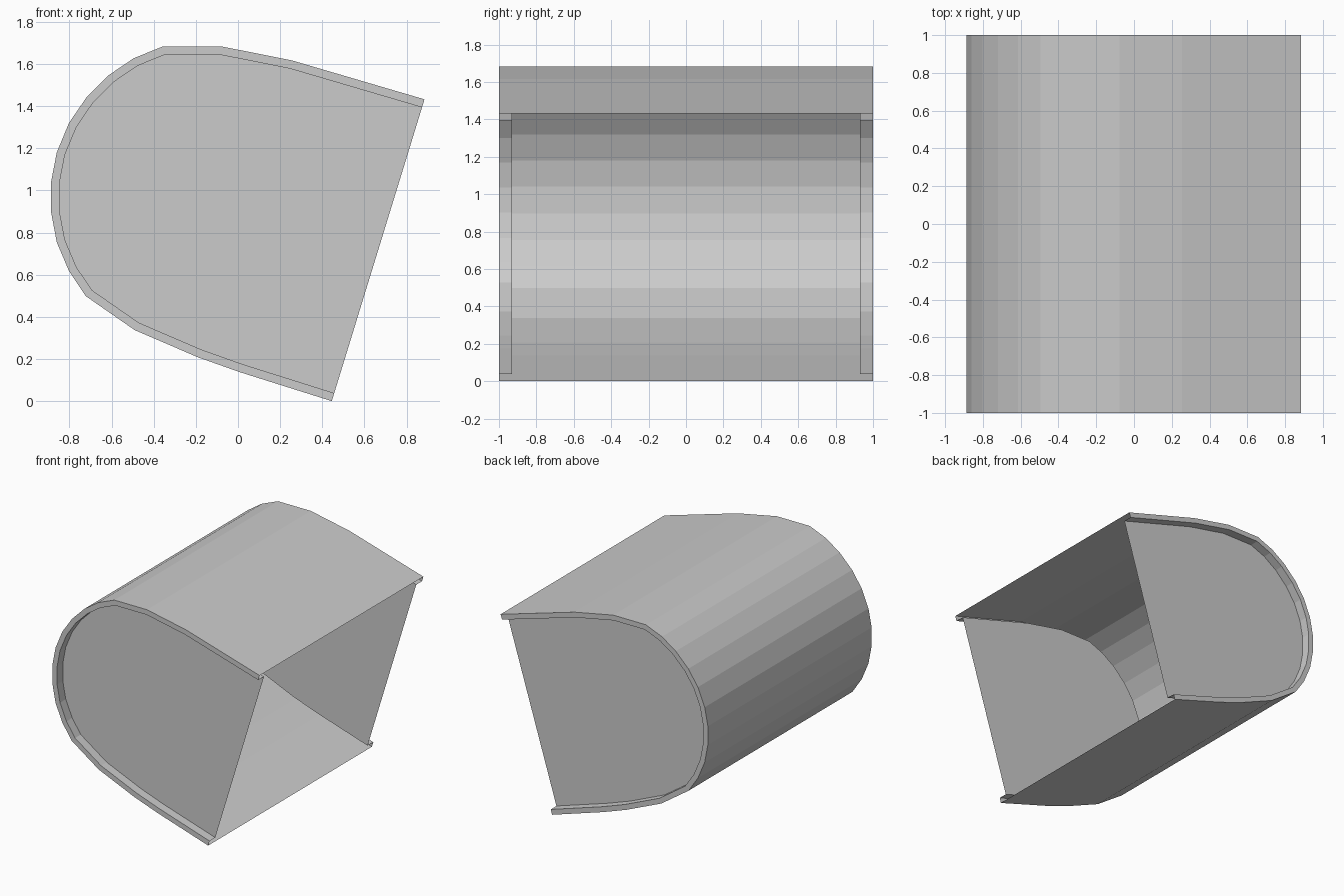
import bpy, bmesh
from mathutils import Vector

if "Cube" in bpy.data.objects:
    bpy.data.objects.remove(bpy.data.objects["Cube"])

HALF = 1.0      # half width of the shell
PANEL = 0.93    # side panel position
RIM = 0.04      # rim width around each side panel

# Shell profile (x, z) from the bottom lip round the back to the top lip
outer = [Vector(p) for p in [
    (0.445, 0.0), (0.01, 0.137), (-0.19, 0.208), (-0.49, 0.337),
    (-0.722, 0.498), (-0.802, 0.617), (-0.86, 0.754), (-0.887, 0.897),
    (-0.887, 1.04), (-0.86, 1.18), (-0.802, 1.32), (-0.72, 1.44),
    (-0.613, 1.547), (-0.495, 1.627), (-0.357, 1.683), (-0.078, 1.683),
    (0.255, 1.617), (0.885, 1.432)]]


def offset(profile, d):
    """Mitred inward offset; the ends slide along the open mouth."""
    def inward(a, b):
        t = (b - a).normalized()
        return Vector((t.y, -t.x))
    sides = [inward(a, b) for a, b in zip(profile, profile[1:])]
    mouth = (profile[-1] - profile[0]).normalized()
    result = [profile[0] + mouth * d]
    for p, n1, n2 in zip(profile[1:-1], sides, sides[1:]):
        m = (n1 + n2).normalized()
        result.append(p + m * d / m.dot(n1))
    return result + [profile[-1] - mouth * d]


def row(bm, profile, y):
    return [bm.verts.new((p.x, y, p.y)) for p in profile]


def bridge(bm, a, b):
    for i in range(len(a) - 1):
        bm.faces.new((a[i], a[i + 1], b[i + 1], b[i]))


inner = offset(outer, RIM)
bm = bmesh.new()

# Curved outer shell
front, back = row(bm, outer, -HALF), row(bm, outer, HALF)
bridge(bm, front, back)

# Rim, recess wall and flat panel on each side
for side, edge in ((-1, front), (1, back)):
    lip = row(bm, inner, side * HALF)
    recess = row(bm, inner, side * PANEL)
    bridge(bm, edge, lip)
    bridge(bm, lip, recess)
    bm.faces.new(recess)

bmesh.ops.recalc_face_normals(bm, faces=bm.faces)
mesh = bpy.data.meshes.new("bucket")
bm.to_mesh(mesh)
bm.free()
bpy.context.collection.objects.link(bpy.data.objects.new("bucket", mesh))
